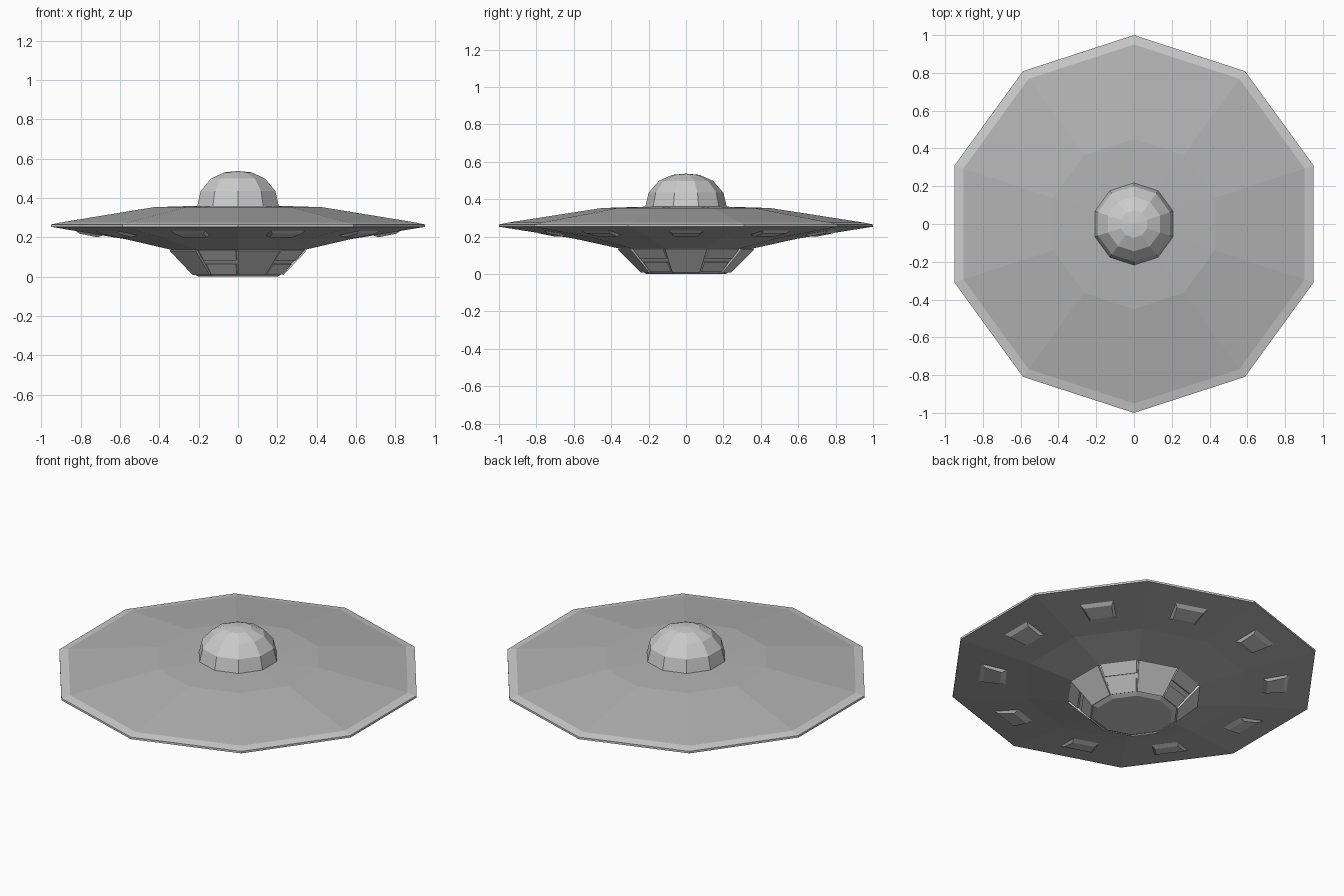
import bpy, math

if "Cube" in bpy.data.objects:
    bpy.data.objects.remove(bpy.data.objects["Cube"])

N = 10
C18, S18 = math.cos(math.pi / N), math.sin(math.pi / N)


def obj(name, verts, faces, mat=None):
    me = bpy.data.meshes.new(name)
    me.from_pydata(verts, [], faces)
    me.update()
    o = bpy.data.objects.new(name, me)
    bpy.context.collection.objects.link(o)
    if mat:
        me.materials.append(mat)
    return o


def lathe(name, profile, mat=None):
    """Ten-sided revolve; profile of (radius, z) runs from bottom/outside up and in."""
    verts, rings, faces = [], [], []
    for r, z in profile:
        start = len(verts)
        if r == 0:
            verts.append((0, 0, z))
            rings.append([start] * N)
        else:
            for i in range(N):
                a = math.pi / 2 + i * 2 * math.pi / N
                verts.append((r * math.cos(a), r * math.sin(a), z))
            rings.append(list(range(start, start + N)))
    for lo, hi in zip(rings, rings[1:]):
        for i in range(N):
            j = (i + 1) % N
            f = [lo[i], lo[j], hi[j], hi[i]]
            faces.append(list(dict.fromkeys(f)))
    return obj(name, verts, faces, mat)


def blocks(name, base, top, degrees, mat=None):
    """Frustum on each listed facet; base/top = ((apothem, z, half width) outer, inner)."""
    verts, faces = [], []
    for d in degrees:
        c, s = math.cos(math.radians(d)), math.sin(math.radians(d))
        k = len(verts)
        for (ao, zo, wo), (ai, zi, wi) in (base, top):
            for a, w, z in ((ao, -wo, zo), (ao, wo, zo), (ai, wi, zi), (ai, -wi, zi)):
                verts.append((a * c - w * s, a * s + w * c, z))
        faces += [[k + 0, k + 1, k + 2, k + 3], [k + 7, k + 6, k + 5, k + 4]]
        for i in range(4):
            j = (i + 1) % 4
            faces.append([k + j, k + i, k + 4 + i, k + 4 + j])
    return obj(name, verts, faces, mat)


dark = bpy.data.materials.new("hull_grey")
dark.diffuse_color = (0.45, 0.45, 0.45, 1)
dark.use_nodes = True
dark.node_tree.nodes["Principled BSDF"].inputs["Base Color"].default_value = dark.diffuse_color

# Saucer hull and its pale rim
lathe("hull_underside", [(0.35, 0.135), (0.6, 0.19), (1.0, 0.253)], dark)
lathe("rim", [(1.0, 0.253), (1.0, 0.265), (0.95, 0.275)])
lathe("hull_top", [(0.95, 0.275), (0.45, 0.353), (0.22, 0.36), (0, 0.36)], dark)

# Faceted glass dome
lathe("dome", [(0.218, 0.358), (0.2, 0.435), (0.145, 0.498), (0.073, 0.53), (0, 0.537)])

# Lower engine cup with bevelled foot
lathe("engine_cup", [(0, 0), (0.21, 0), (0.235, 0.013), (0.352, 0.137)])

# Raised panels on every second cup facet
blocks("cup_panels",
       ((0.335, 0.137, 0.108), (0.222, 0.014, 0.072)),
       ((0.348, 0.131, 0.112), (0.231, 0.008, 0.074)),
       range(0, 360, 72))

# Split panels with a slot between them on the other facets
blocks("cup_upper_plates",
       ((0.335, 0.137, 0.1), (0.289, 0.087, 0.088)),
       ((0.345, 0.134, 0.1), (0.298, 0.083, 0.088)),
       range(36, 360, 72))
blocks("cup_lower_plates",
       ((0.27, 0.066, 0.082), (0.222, 0.014, 0.07)),
       ((0.278, 0.063, 0.08), (0.23, 0.01, 0.068)),
       range(36, 360, 72))

# Ten raised lights under the hull
blocks("underside_lights",
       ((0.83, 0.236, 0.095), (0.68, 0.211, 0.075)),
       ((0.805, 0.218, 0.078), (0.715, 0.2, 0.063)),
       range(0, 360, 36))
